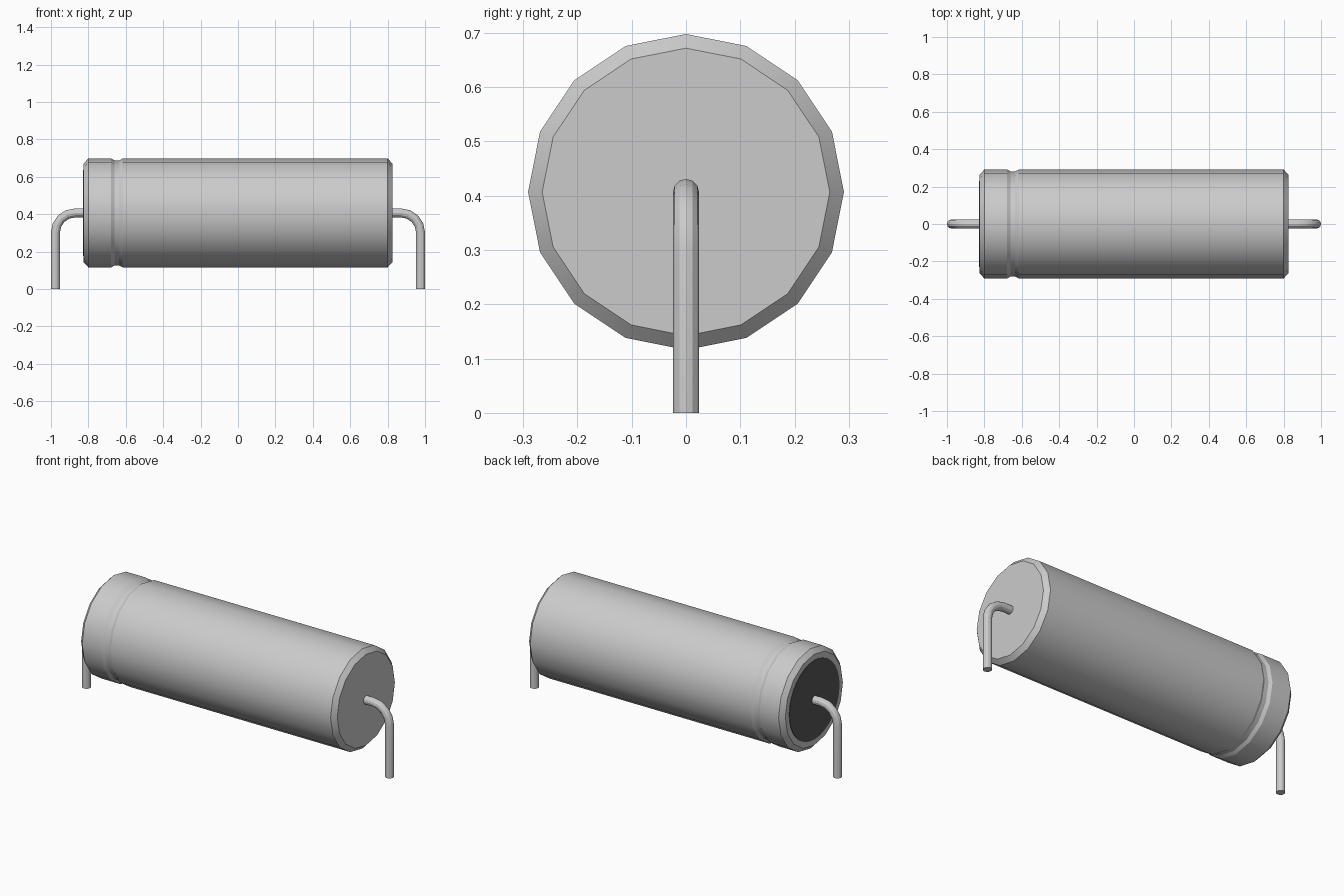
import bpy, bmesh
from math import sin, cos, pi, radians
from mathutils import Vector

cube = bpy.data.objects.get("Cube")
if cube:
    bpy.data.objects.remove(cube, do_unlink=True)

AXIS_Z = 0.407


def material(name, value):
    mat = bpy.data.materials.new(name)
    mat.use_nodes = True
    color = (value, value, value, 1)
    mat.diffuse_color = color
    mat.node_tree.nodes["Principled BSDF"].inputs["Base Color"].default_value = color
    return mat


def skin(name, rings, mat):
    """Bridge equal rings of points into a closed, capped tube."""
    bm = bmesh.new()
    loops = [[bm.verts.new(p) for p in ring] for ring in rings]
    n = len(loops[0])
    for a, b in zip(loops, loops[1:]):
        for i in range(n):
            j = (i + 1) % n
            bm.faces.new((a[i], a[j], b[j], b[i]))
    bm.faces.new(loops[0])
    bm.faces.new(loops[-1])
    bmesh.ops.recalc_face_normals(bm, faces=bm.faces)
    mesh = bpy.data.meshes.new(name)
    bm.to_mesh(mesh)
    bm.free()
    mesh.materials.append(mat)
    obj = bpy.data.objects.new(name, mesh)
    bpy.context.collection.objects.link(obj)
    bpy.ops.object.select_all(action='DESELECT')
    obj.select_set(True)
    bpy.context.view_layer.objects.active = obj
    bpy.ops.object.shade_smooth_by_angle(angle=radians(25))
    return obj


def lathe(name, profile, sides, mat):
    """Turn (x, radius) points around the horizontal axis."""
    rings = [[(x, r * sin(2 * pi * i / sides), AXIS_Z + r * cos(2 * pi * i / sides))
              for i in range(sides)] for x, r in profile]
    return skin(name, rings, mat)


def lead(name, side, mat, sides=12, radius=0.024, bend=0.105, steps=4):
    """Wire leaving the can, bent down to the ground."""
    end_x = 0.976
    start = end_x - bend
    path = [(0.8, AXIS_Z, 0)]
    for k in range(steps + 1):
        t = k / steps * pi / 2
        path.append((start + bend * sin(t), AXIS_Z - bend * (1 - cos(t)), t))
    path.append((end_x, 0, pi / 2))
    rings = []
    for x, z, t in path:
        out = Vector((sin(t), 0, cos(t)))
        across = Vector((0, 1, 0))
        ring = []
        for i in range(sides):
            a = 2 * pi * i / sides
            p = Vector((x, 0, z)) + radius * (out * cos(a) + across * sin(a))
            ring.append((side * p.x, p.y, p.z))
        rings.append(ring)
    return skin(name, rings, mat)


metal = material("light grey metal", 0.6)
rubber = material("dark rubber", 0.095)

# Can with chamfered ends and a crimp groove
lathe("can", [(-0.825, 0.265), (-0.80, 0.291), (-0.678, 0.291), (-0.66, 0.281),
              (-0.635, 0.281), (-0.617, 0.291), (0.80, 0.291), (0.825, 0.265)],
      16, metal)

# Seal set in the crimped end
lathe("end_seal", [(-0.828, 0.23), (-0.82, 0.23)], 32, rubber)

# Bent wire leads
lead("left_lead", 1, metal)
lead("right_lead", -1, metal)
